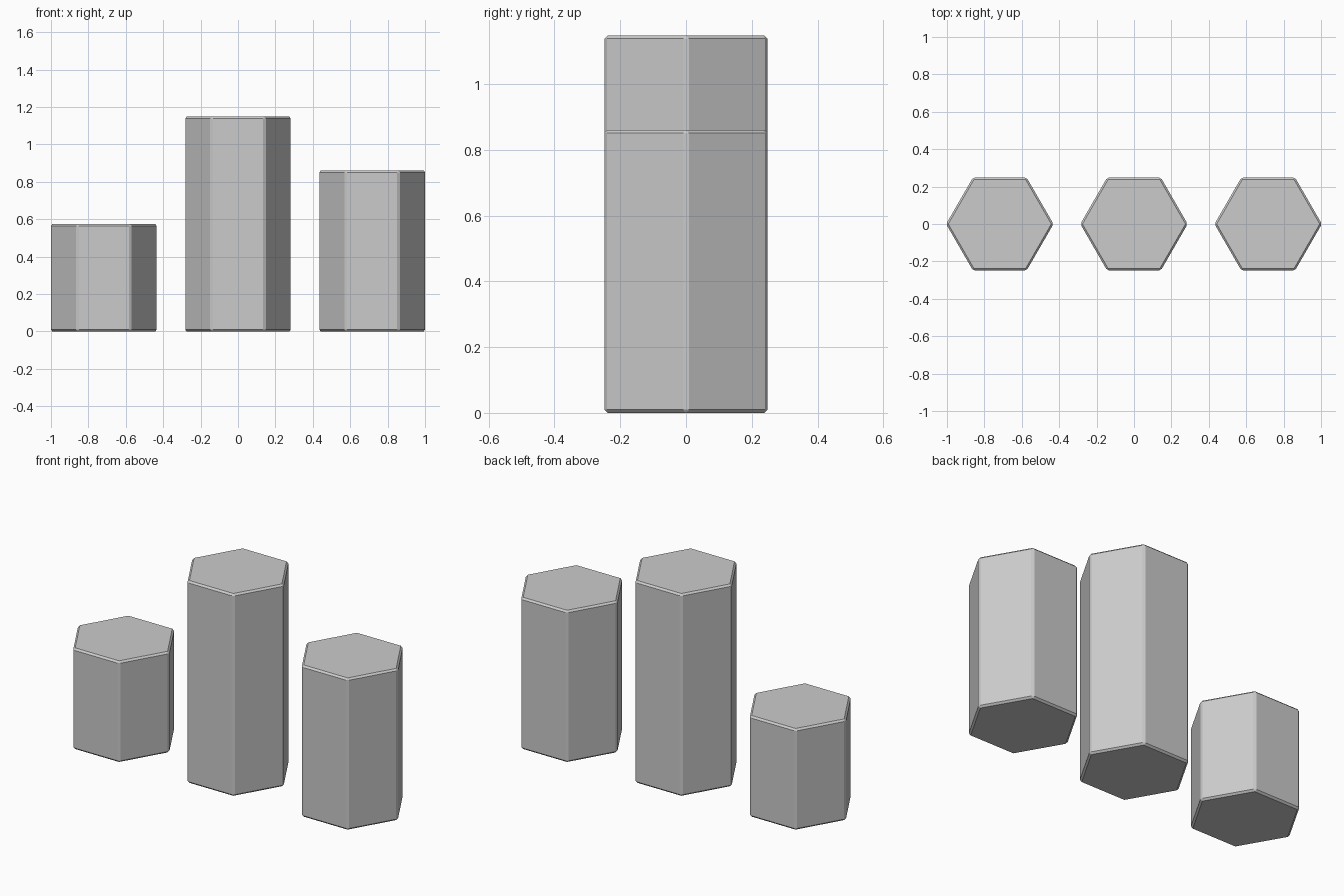
import bpy

if "Cube" in bpy.data.objects:
    bpy.data.objects.remove(bpy.data.objects["Cube"])

R = 0.287      # hexagon corner radius
STEP = 2.5 * R  # spacing between columns
BEVEL = 0.01


def hex_column(name, x, height):
    bpy.ops.mesh.primitive_cylinder_add(vertices=6, radius=R, depth=height,
                                        location=(x, 0, height / 2))
    col = bpy.context.object
    col.name = name
    # turn so that corners point along x and flats face front and back
    col.rotation_euler.z = 3.14159265 / 6
    bpy.ops.object.transform_apply(location=False, rotation=True, scale=False)
    # narrow chamfer on every edge
    mod = col.modifiers.new("edge_chamfer", 'BEVEL')
    mod.width = BEVEL
    mod.segments = 1
    mod.limit_method = 'ANGLE'
    return col


# three hexagonal columns: short, tall, medium
for name, x, h in (("short_column", -STEP, 2 * R),
                   ("tall_column", 0, 4 * R),
                   ("medium_column", STEP, 3 * R)):
    hex_column(name, x, h)
